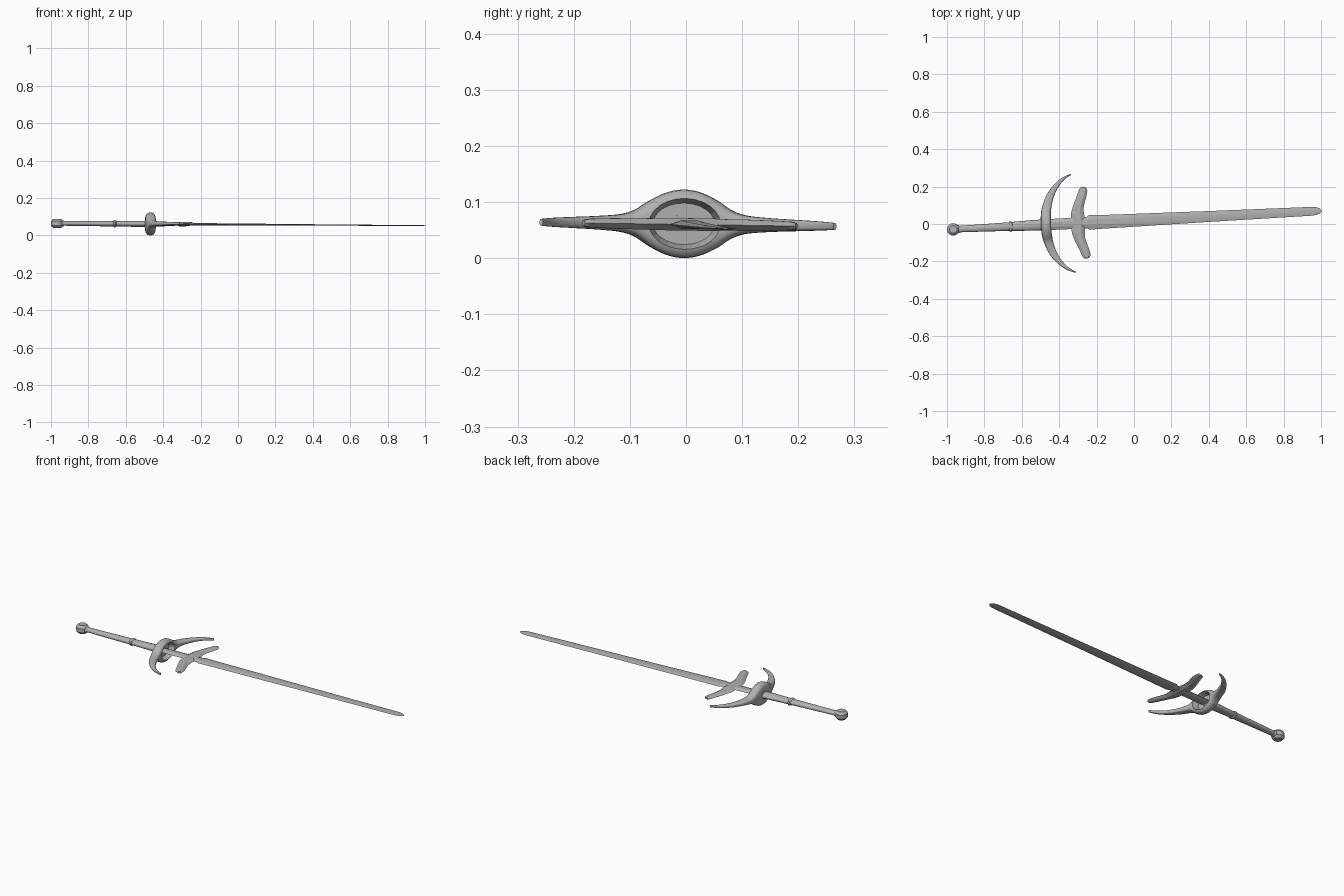
import bpy, bmesh, math
from mathutils import Matrix, Vector

if "Cube" in bpy.data.objects:
    bpy.data.objects.remove(bpy.data.objects["Cube"])

# Sword frame: local x runs along the sword, slightly turned, tilted and rolled
FRAME = (Matrix.Translation((0, 0.02, 0.0585))
         @ Matrix.Rotation(math.atan(0.0505), 4, 'Z')
         @ Matrix.Rotation(0.006, 4, 'Y')
         @ Matrix.Rotation(-0.014, 4, 'X'))

# Dark grey steel for every part
STEEL = bpy.data.materials.new("dark_steel")
STEEL.diffuse_color = (.44, .44, .44, 1)
STEEL.use_nodes = True
STEEL.node_tree.nodes["Principled BSDF"].inputs["Base Color"].default_value = STEEL.diffuse_color


def oval(n, power=1.0):
    """Unit circle, squarer as power drops below 1."""
    pts = [(math.cos(math.tau * i / n), math.sin(math.tau * i / n)) for i in range(n)]
    return [tuple(math.copysign(abs(c) ** power, c) for c in p) for p in pts]


ROUND = oval(24)
HEX = [(1, 0), (.4, 1), (-.4, 1), (-1, 0), (-.4, -1), (.4, -1)]


def loft(name, rings, section, smooth=40, up=(0, 0, 1)):
    """Skin closed rings; each ring is (centre, half-width vector, half-height)."""
    bm = bmesh.new()
    up = Vector(up)
    loops = [[bm.verts.new(Vector(c) + Vector(a) * s + up * h * t) for s, t in section]
             for c, a, h in rings]
    n = len(section)
    for r0, r1 in zip(loops, loops[1:]):
        for i in range(n):
            bm.faces.new((r0[i], r0[(i + 1) % n], r1[(i + 1) % n], r1[i]))
    bm.faces.new(loops[0])
    bm.faces.new(loops[-1])
    bmesh.ops.recalc_face_normals(bm, faces=bm.faces)
    mesh = bpy.data.meshes.new(name)
    bm.to_mesh(mesh)
    bm.free()
    mesh.materials.append(STEEL)
    ob = bpy.data.objects.new(name, mesh)
    bpy.context.collection.objects.link(ob)
    ob.matrix_world = FRAME
    bpy.ops.object.select_all(action='DESELECT')
    ob.select_set(True)
    bpy.context.view_layer.objects.active = ob
    if smooth:
        bpy.ops.object.shade_smooth_by_angle(angle=math.radians(smooth))
    return ob


def along(rows):
    """Rings along the sword from (x, half width, half thickness)."""
    return [((x, 0, 0), (0, w, 0), h) for x, w, h in rows]


def spline(rows, steps):
    """Catmull-Rom through table rows."""
    out = []
    for i in range(len(rows) - 1):
        p0, p1, p2, p3 = (rows[max(0, min(len(rows) - 1, i + k))] for k in (-1, 0, 1, 2))
        for s in range(steps):
            t = s / steps
            out.append(tuple(
                b + .5 * t * (c - a + t * (2*a - 5*b + 4*c - d + t * (3*(b - c) + d - a)))
                for a, b, c, d in zip(p0, p1, p2, p3)))
    return out + [rows[-1]]


def across(half, steps):
    """Mirrored rings across the sword from (y, x, half width, half height)."""
    rows = [(-y, x, w, h) for y, x, w, h in half[:0:-1]] + half
    rows = spline(rows, steps)
    rings = []
    for i, (y, x, w, h) in enumerate(rows):
        a, b = rows[max(0, i - 1)], rows[min(len(rows) - 1, i + 1)]
        t = Vector((b[1] - a[1], b[0] - a[0], 0)).normalized()
        rings.append(((x, y, 0), Vector((t.y, -t.x, 0)) * w, h))
    return rings


# Blade with rounded tip, narrower ricasso near the guard
loft("blade", along([(-.48, .029, .008), (-.25, .031, .008), (-.24, .039, .007),
                     (-.2, .037, .006), (.4, .029, .0035), (.95, .0235, .002),
                     (.977, .021, .002), (.994, .014, .0018), (1.003, .005, .001)]),
     HEX, 10)

# Parrying lugs, a flat bevelled crescent
loft("parrying_lugs", across([(0, -.298, .036, .011), (.04, -.3, .036, .011),
                              (.07, -.297, .031, .010), (.1, -.289, .027, .010),
                              (.14, -.274, .025, .009), (.17, -.264, .023, .008),
                              (.183, -.258, .018, .007), (.19, -.255, .007, .005)], 3),
     HEX, 25)

# Cross guard swelling into a cup in the middle, arms swept towards the blade
guard = loft("cross_guard", across([(0, -.469, .029, .061), (.03, -.469, .029, .056),
                                    (.06, -.468, .027, .042), (.085, -.464, .025, .025),
                                    (.11, -.457, .023, .0165), (.15, -.442, .020, .0125),
                                    (.2, -.410, .014, .010), (.24, -.368, .008, .008),
                                    (.262, -.325, .003, .006)], 5), oval(24, .65))

# Recess in the blade side of the cup
cutter = loft("cup_cutter", along([(-.472, .055, .037), (-.43, .067, .05)]), ROUND, 0)
cutter.hide_render = True
bpy.context.view_layer.objects.active = guard
mod = guard.modifiers.new("recess", 'BOOLEAN')
mod.operation, mod.object, mod.solver = 'DIFFERENCE', cutter, 'EXACT'
bpy.ops.object.modifier_apply(modifier=mod.name)
bpy.data.objects.remove(cutter)

# Grip
loft("grip", along([(-.955, .017, .012), (-.8, .020, .0135), (-.67, .023, .0145),
                    (-.65, .024, .0145), (-.55, .028, .016), (-.47, .029, .016)]), ROUND)

# Collars on the grip and under the pommel
for name, x, w, h in (("grip_collar", -.66, .028, .019), ("pommel_collar", -.94, .021, .016)):
    loft(name, along([(x - .009, w * .8, h * .8), (x - .004, w, h),
                      (x + .004, w, h), (x + .009, w * .8, h * .8)]), ROUND)

# Wheel pommel lying flat, with bevelled rims
loft("pommel", [((-.968, 0, z), (r, 0, 0), r) for z, r in
                ((-.024, .021), (-.020, .026), (-.011, .033),
                 (.011, .033), (.020, .026), (.024, .021))],
     oval(16), 20, up=(0, 1, 0))
